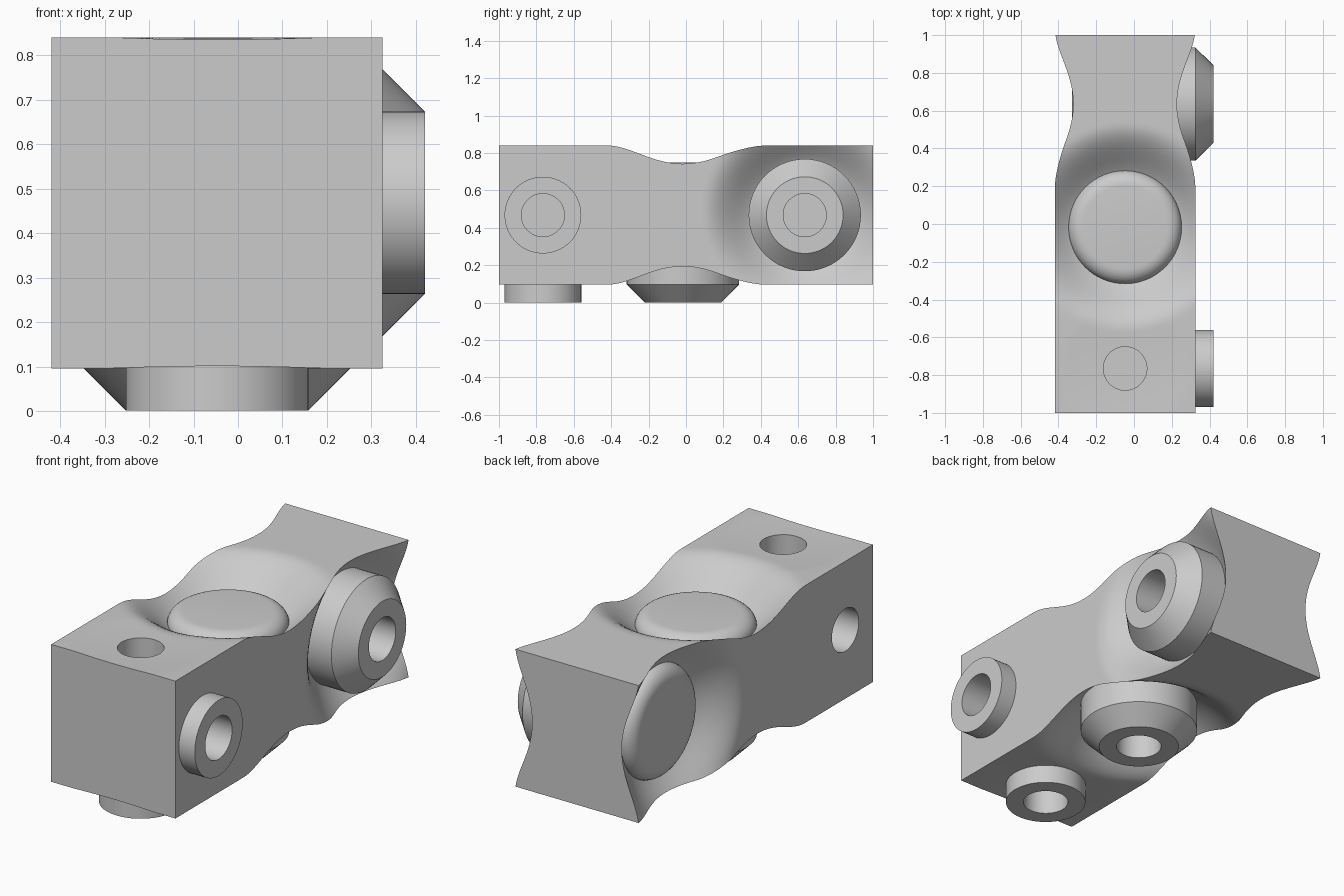
import bpy, bmesh, math
from mathutils import Vector

if "Cube" in bpy.data.objects:
    bpy.data.objects.remove(bpy.data.objects["Cube"])

CX, CZ, HALF = -0.047, 0.468, 0.372     # block centre line and half width
TOP_Y, SIDE_Y, HOLE_Y = -0.017, 0.635, -0.765
BIG, SMALL, BORE, STEP = 0.3, 0.205, 0.115, 0.095

grey = bpy.data.materials.new("plain grey")
grey.use_nodes = True
colour = (0.6, 0.6, 0.6, 1)
grey.diffuse_color = colour
grey.node_tree.nodes["Principled BSDF"].inputs["Base Color"].default_value = colour


def make_object(name, bm):
    bmesh.ops.recalc_face_normals(bm, faces=bm.faces)
    mesh = bpy.data.meshes.new(name)
    bm.to_mesh(mesh)
    bm.free()
    mesh.materials.append(grey)
    obj = bpy.data.objects.new(name, mesh)
    bpy.context.collection.objects.link(obj)
    return obj


def select_only(obj):
    bpy.ops.object.select_all(action="DESELECT")
    obj.select_set(True)
    bpy.context.view_layer.objects.active = obj


def smooth(obj):
    select_only(obj)
    bpy.ops.object.shade_smooth_by_angle(angle=math.radians(30))


def lathe(name, profile, y, direction, closed=False):
    """Spin (radius, height) points; height 0 is the block face."""
    bm = bmesh.new()
    verts = [bm.verts.new((r, 0, h)) for r, h in profile]
    edges = [bm.edges.new(pair) for pair in zip(verts, verts[1:])]
    if closed:
        edges.append(bm.edges.new((verts[-1], verts[0])))
    bmesh.ops.spin(bm, geom=verts + edges, axis=(0, 0, 1), cent=(0, 0, 0),
                   angle=math.tau, steps=64)
    bmesh.ops.remove_doubles(bm, verts=bm.verts, dist=0.0001)
    obj = make_object(name, bm)
    direction = Vector(direction)
    obj.rotation_euler = direction.to_track_quat("Z", "Y").to_euler()
    obj.location = Vector((CX, y, CZ)) + direction * HALF
    return obj


def dish(a, b):
    """Depth of the round hollow at offset (a, b) from its centre."""
    inner, outer = 0.2, 0.55
    t = min(max((math.hypot(a, b) - inner) / (outer - inner), 0), 1)
    return 0.095 * (1 + math.cos(math.pi * t))


def shallow(a, b):
    return 0.01 * max(0, 1 - (a * a + b * b) / 0.33 ** 2)


# Block: a fine box whose four long faces are hollowed around the discs
bm = bmesh.new()
bmesh.ops.create_cube(bm, size=2)
for axis, cuts in ((0, 27), (1, 89), (2, 27)):
    along = [e for e in bm.edges
             if abs(e.verts[0].co[axis] - e.verts[1].co[axis]) > 0.5]
    bmesh.ops.subdivide_edges(bm, edges=along, cuts=cuts, use_grid_fill=True)
for v in bm.verts:
    u, y, w = v.co
    x, z = u * HALF, w * HALF
    for _ in range(12):
        x, z = (u * (HALF - dish(y - SIDE_Y, z)),
                w * (HALF - dish(y - TOP_Y, x) - shallow(y - HOLE_Y, x)))
    v.co = (CX + x, y, CZ + z)
block = make_object("block", bm)

UP, DOWN, LEFT, RIGHT = (0, 0, 1), (0, 0, -1), (1, 0, 0), (-1, 0, 0)

# Blind holes near the front end
for side, depth in ((UP, 0.2), (RIGHT, 0.2), (DOWN, 0.105), (LEFT, 0.105)):
    cutter = lathe("hole_cutter", [(0, -depth), (BORE, -depth), (BORE, 0.05), (0, 0.05)],
                   HOLE_Y, side)
    cutter.hide_render = True
    cut = block.modifiers.new("hole", "BOOLEAN")
    cut.operation, cut.solver, cut.object = "DIFFERENCE", "EXACT", cutter
    select_only(block)
    bpy.ops.object.modifier_apply(modifier=cut.name)
    bpy.data.objects.remove(cutter)
smooth(block)

# Low ring bosses around the lower and left holes
for name, side in (("lower_ring", DOWN), ("left_ring", LEFT)):
    smooth(lathe(name, [(BORE, -0.015), (BORE, STEP), (SMALL, STEP), (SMALL, -0.015)],
                 HOLE_Y, side, closed=True))

# Large chamfered bosses standing in the hollows
boss = [(0, -0.105), (BORE, -0.105), (BORE, STEP), (SMALL, STEP), (BIG, 0), (BIG, -0.25)]
smooth(lathe("lower_boss", boss, TOP_Y, DOWN))
smooth(lathe("left_boss", boss, SIDE_Y, LEFT))

# Rounded discs in the opposite hollows
rim = [(0.22 + 0.08 * math.sin(a), -0.16 + 0.07 * math.cos(a))
       for a in (math.pi / 2 * i / 8 for i in range(9))]
disc = [(0, -0.09)] + rim + [(BIG, -0.25)]
smooth(lathe("upper_disc", disc, TOP_Y, UP))
smooth(lathe("right_disc", disc, SIDE_Y, RIGHT))
